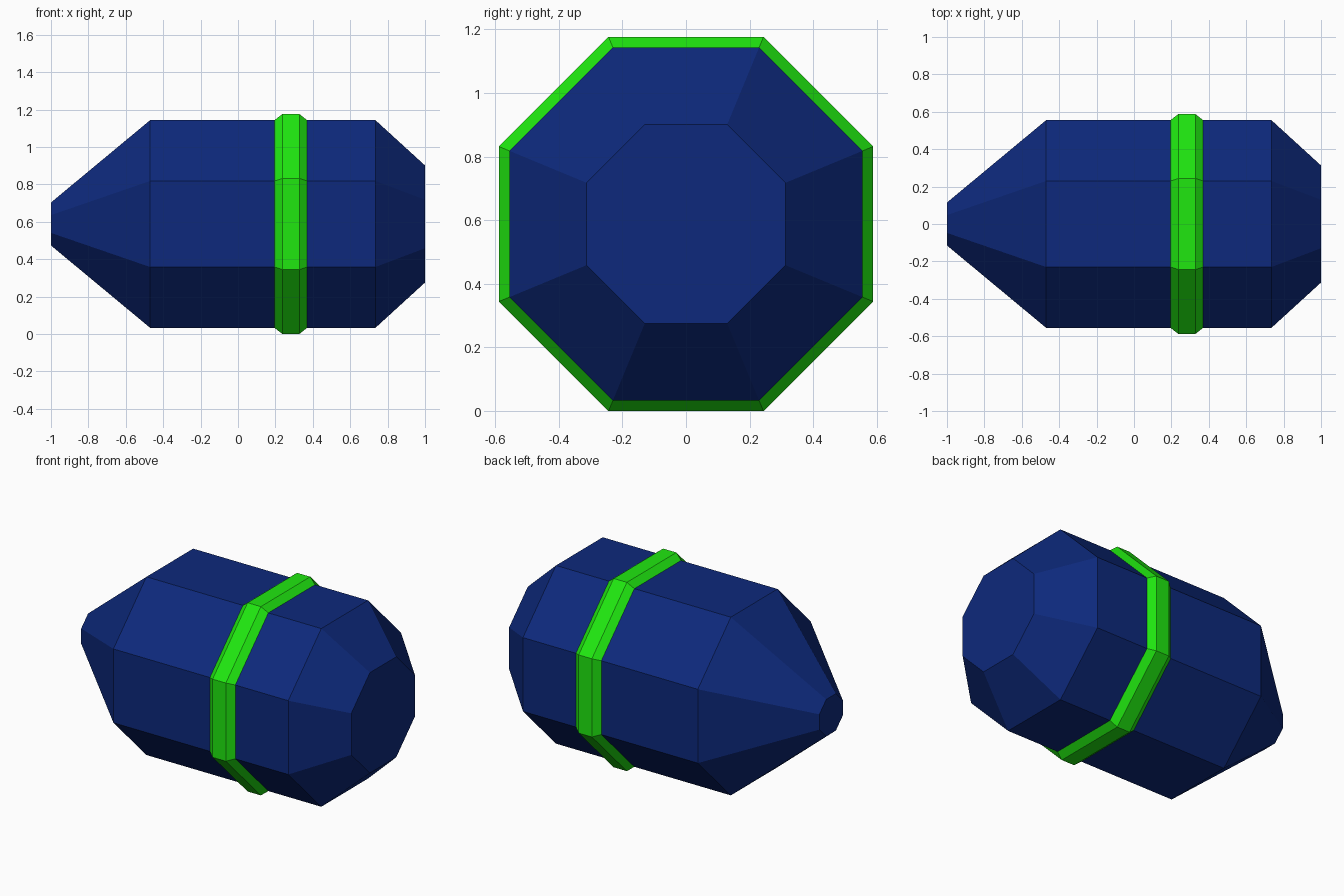
import bpy, bmesh
from math import cos, sin, pi

if "Cube" in bpy.data.objects:
    bpy.data.objects.remove(bpy.data.objects["Cube"])

SIDES = 8
CENTRE_Z = 0.588


def material(name, rgb):
    mat = bpy.data.materials.new(name)
    mat.diffuse_color = (*rgb, 1)
    mat.use_nodes = True
    mat.node_tree.nodes["Principled BSDF"].inputs["Base Color"].default_value = mat.diffuse_color
    return mat


def lathe_x(name, profile, mat, ring=False):
    """Octagonal lathe along x; profile is (x, apothem) pairs. A ring closes its profile, otherwise ends are capped."""
    bm = bmesh.new()
    loops = []
    for x, apothem in profile:
        r = apothem / cos(pi / SIDES)
        angles = [(i + 0.5) * 2 * pi / SIDES for i in range(SIDES)]
        loops.append([bm.verts.new((x, r * cos(a), r * sin(a))) for a in angles])
    pairs = list(zip(loops, loops[1:]))
    if ring:
        pairs.append((loops[-1], loops[0]))
    else:
        bm.faces.new(loops[0])
        bm.faces.new(loops[-1])
    for a, b in pairs:
        for i in range(SIDES):
            j = (i + 1) % SIDES
            bm.faces.new((a[i], a[j], b[j], b[i]))
    bmesh.ops.recalc_face_normals(bm, faces=bm.faces)
    mesh = bpy.data.meshes.new(name)
    bm.to_mesh(mesh)
    bm.free()
    mesh.materials.append(mat)
    obj = bpy.data.objects.new(name, mesh)
    obj.location.z = CENTRE_Z
    bpy.context.collection.objects.link(obj)
    return obj


blue = material("dark_blue", (0.004, 0.022, 0.2))
green = material("bright_green", (0.014, 0.8, 0.005))

# Tapered capsule body
lathe_x("body", [(-1, 0.115), (-0.47, 0.555), (0.735, 0.555), (1, 0.313)], blue)

# Chamfered band around the body
lathe_x("band", [(0.195, 0.53), (0.195, 0.555), (0.237, 0.588),
                 (0.328, 0.588), (0.37, 0.555), (0.37, 0.53)], green, ring=True)
